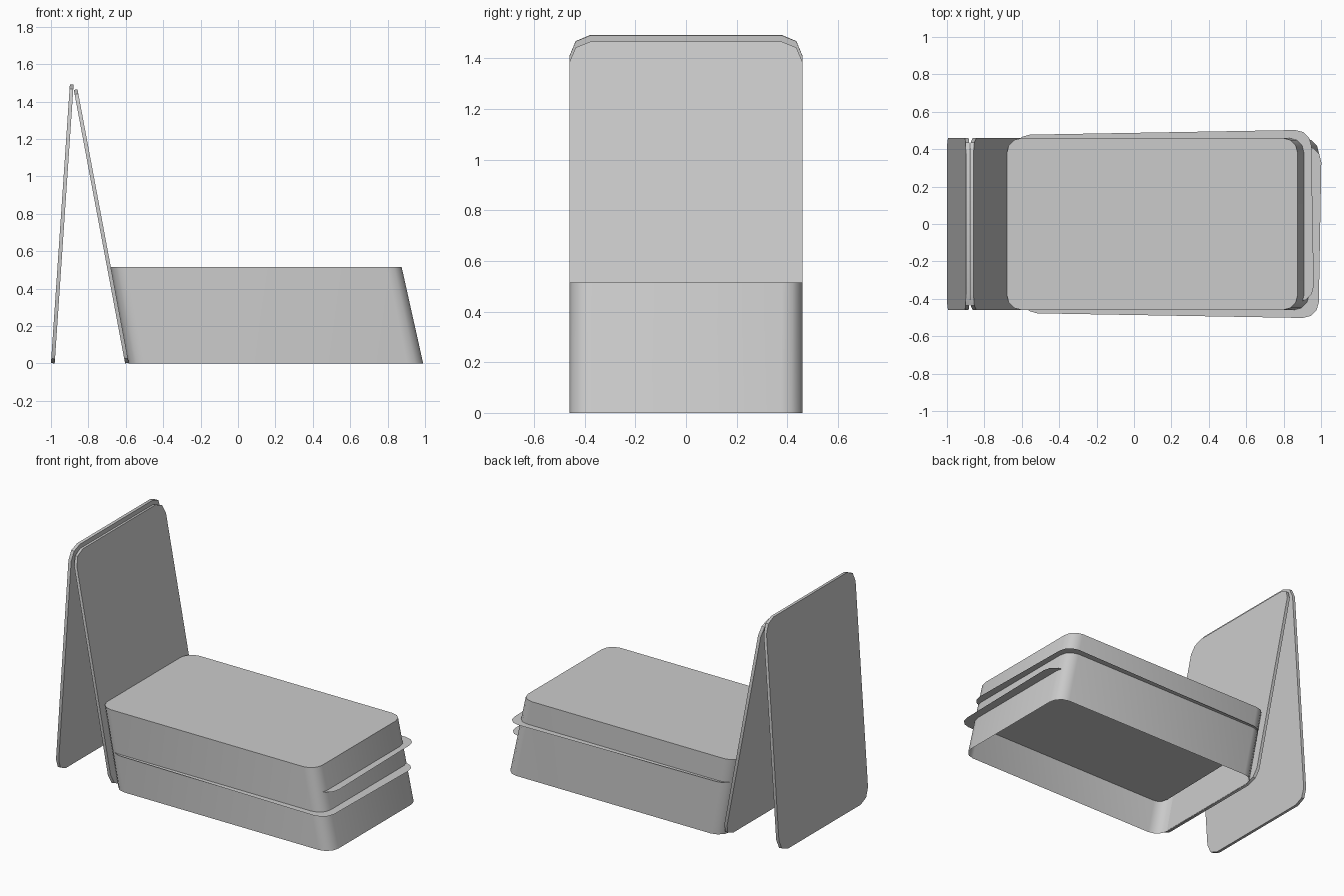
import bpy, bmesh, math
from mathutils import Vector, Matrix

if "Cube" in bpy.data.objects:
    bpy.data.objects.remove(bpy.data.objects["Cube"])

grey = bpy.data.materials.new("light_grey")
grey.diffuse_color = (0.6, 0.6, 0.6, 1)
grey.use_nodes = True
grey.node_tree.nodes["Principled BSDF"].inputs["Base Color"].default_value = grey.diffuse_color


def rounded_rect(u0, u1, v0, v1, r, seg):
    """Counter-clockwise outline with rounded corners."""
    pts = []
    for k, (cu, cv) in enumerate([(u1 - r, v1 - r), (u0 + r, v1 - r),
                                  (u0 + r, v0 + r), (u1 - r, v0 + r)]):
        for i in range(seg + 1):
            a = math.pi / 2 * (k + i / seg)
            pts.append((cu + r * math.cos(a), cv + r * math.sin(a)))
    return pts


def add_object(name, bm, recalc=True):
    if recalc:
        bmesh.ops.recalc_face_normals(bm, faces=bm.faces)
    mesh = bpy.data.meshes.new(name)
    bm.to_mesh(mesh)
    bm.free()
    mesh.materials.append(grey)
    obj = bpy.data.objects.new(name, mesh)
    bpy.context.collection.objects.link(obj)
    bpy.context.view_layer.objects.active = obj
    obj.select_set(True)
    bpy.ops.object.shade_smooth_by_angle(angle=math.radians(35))
    obj.select_set(False)
    return obj


# Slanted shell: closed on top, open underneath
bm = bmesh.new()
low = [bm.verts.new((x, y, 0)) for x, y in rounded_rect(-0.585, 0.99, -0.46, 0.46, 0.085, 3)]
high = [bm.verts.new((x, y, 0.515)) for x, y in rounded_rect(-0.68, 0.875, -0.46, 0.46, 0.08, 3)]
n = len(low)
for i in range(n):
    j = (i + 1) % n
    bm.faces.new((low[i], low[j], high[j], high[i]))
bm.faces.new(high)
add_object("slanted_shell", bm, recalc=False)


# Thin flat sheets, each slightly turned so it sticks out of the shell
def sheet(name, x, y, z, turn):
    bm = bmesh.new()
    bm.faces.new([bm.verts.new((u, v, 0)) for u, v in
                  rounded_rect(-0.795, 0.795, -0.46, 0.46, 0.085, 3)])
    bm.transform(Matrix.Translation((x, y, z)) @ Matrix.Rotation(math.radians(turn), 4, 'Z'))
    add_object(name, bm, recalc=False)


sheet("upper_sheet", 0.16, 0.03, 0.36, 1)
sheet("lower_sheet", 0.20, -0.03, 0.24, -1)


# Leaning panels with rounded corners
def panel(name, foot, head, thick):
    a, b = Vector((foot[0], 0, foot[1])), Vector((head[0], 0, head[1]))
    up = (b - a).normalized()
    side = Vector((0, 1, 0))
    half = side.cross(up) * thick / 2
    bm = bmesh.new()
    outline = rounded_rect(-0.46, 0.46, 0, (b - a).length, 0.083, 2)
    front = [bm.verts.new(a + side * u + up * v + half) for u, v in outline]
    back = [bm.verts.new(a + side * u + up * v - half) for u, v in outline]
    bm.faces.new(front)
    bm.faces.new(back[::-1])
    for i in range(len(front)):
        j = (i + 1) % len(front)
        bm.faces.new((front[j], front[i], back[i], back[j]))
    add_object(name, bm)


panel("inner_panel", (-0.594, 0.002), (-0.868, 1.464), 0.02)
panel("outer_panel", (-0.99, 0.001), (-0.889, 1.491), 0.02)
